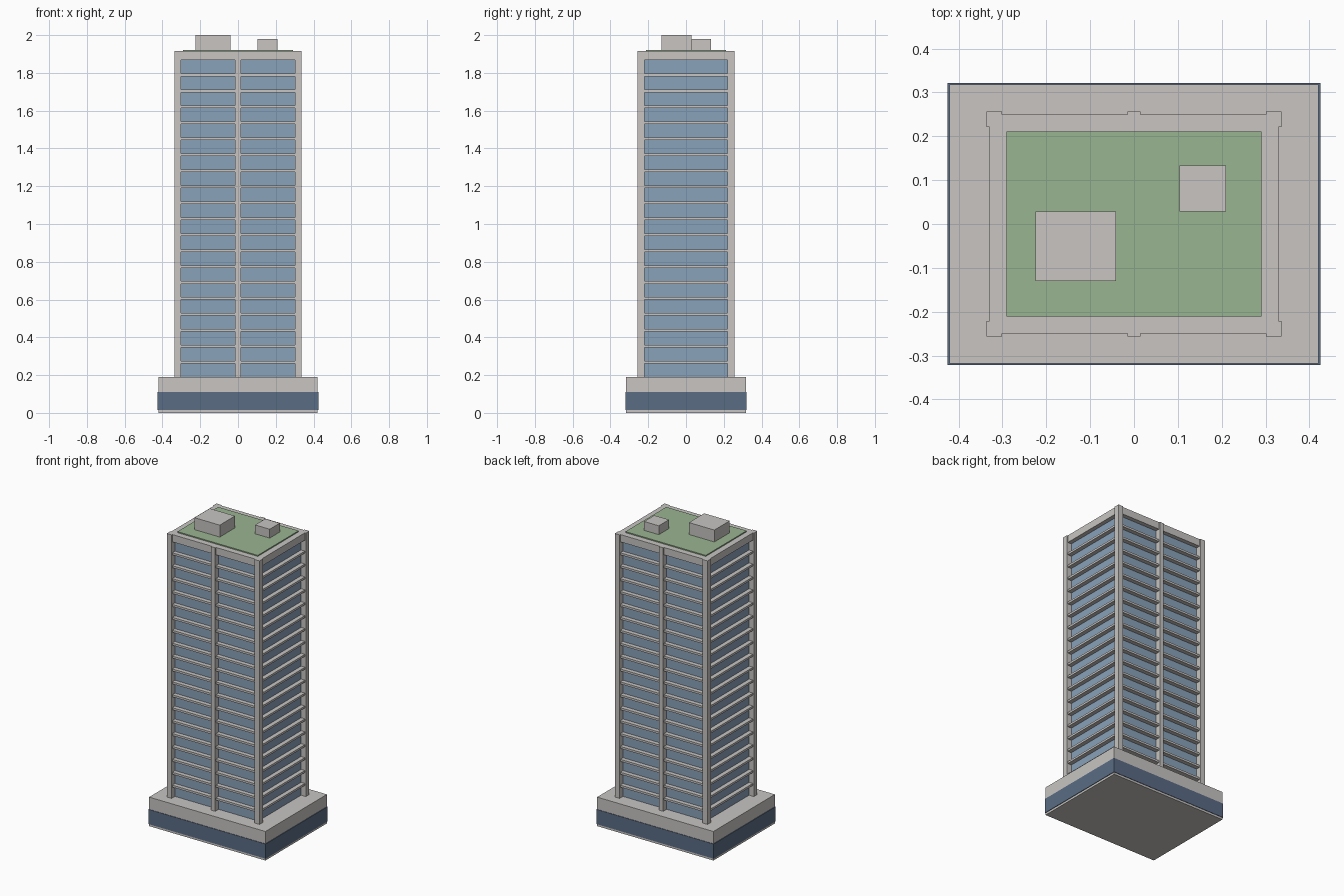
import bpy
import bmesh
from mathutils import Matrix, Vector

default = bpy.data.objects.get("Cube")
if default:
    bpy.data.objects.remove(default)


def material(name, rgb):
    m = bpy.data.materials.new(name)
    m.use_nodes = True
    m.diffuse_color = (*rgb, 1)
    m.node_tree.nodes["Principled BSDF"].inputs["Base Color"].default_value = (*rgb, 1)
    return m


concrete = material("concrete", (0.58, 0.56, 0.54))
window_glass = material("window glass", (0.25, 0.36, 0.49))
lobby_glass = material("lobby glass", (0.10, 0.15, 0.23))
roof_green = material("roof green", (0.32, 0.46, 0.28))


def boxes(name, mat, extents):
    """One object from boxes given as (x0, x1, y0, y1, z0, z1)."""
    bm = bmesh.new()
    for x0, x1, y0, y1, z0, z1 in extents:
        centre = Vector((x0 + x1, y0 + y1, z0 + z1)) / 2
        size = Matrix.Diagonal((x1 - x0, y1 - y0, z1 - z0, 1))
        bmesh.ops.create_cube(bm, size=1, matrix=Matrix.Translation(centre) @ size)
    mesh = bpy.data.meshes.new(name)
    bm.to_mesh(mesh)
    bm.free()
    mesh.materials.append(mat)
    obj = bpy.data.objects.new(name, mesh)
    bpy.context.collection.objects.link(obj)
    return obj


def centred(hx, hy, z0, z1):
    return (-hx, hx, -hy, hy, z0, z1)


PODIUM_TOP, ROOF = 0.19, 1.915
FLOORS, PITCH, WINDOW = 20, 0.0845, 0.071

# Podium with a wraparound lobby window band
boxes("podium", concrete, [centred(0.421, 0.318, 0, PODIUM_TOP)])
boxes("lobby_band", lobby_glass, [centred(0.425, 0.321, 0.014, 0.11)])

# Glazed core, floor slabs and roof slab
boxes("glass_core", window_glass, [centred(0.302, 0.222, PODIUM_TOP, 1.88)])
slabs = [PODIUM_TOP + WINDOW + i * PITCH for i in range(FLOORS - 1)]
boxes("floor_slabs", concrete,
      [centred(0.33, 0.25, z, z + PITCH - WINDOW) for z in slabs])
boxes("roof_slab", concrete, [centred(0.33, 0.25, 1.867, ROOF)])

# Corner columns and the middle piers on the long sides
for side_x, x_name in ((-1, "right"), (1, "left")):
    for side_y, y_name in ((-1, "front"), (1, "back")):
        xs = sorted((side_x * 0.301, side_x * 0.336))
        ys = sorted((side_y * 0.221, side_y * 0.257))
        boxes(f"{y_name}_{x_name}_column", concrete,
              [(*xs, *ys, PODIUM_TOP, ROOF)])
for side_y, y_name in ((-1, "front"), (1, "back")):
    ys = sorted((side_y * 0.215, side_y * 0.257))
    boxes(f"{y_name}_pier", concrete, [(-0.015, 0.015, *ys, PODIUM_TOP, ROOF)])

# Planted roof and rooftop plant rooms
boxes("roof_garden", roof_green, [centred(0.291, 0.211, ROOF, 1.922)])
boxes("large_plant_room", concrete, [(-0.225, -0.041, -0.13, 0.028, ROOF, 2.0)])
boxes("small_plant_room", concrete, [(0.104, 0.21, 0.028, 0.133, ROOF, 1.98)])
